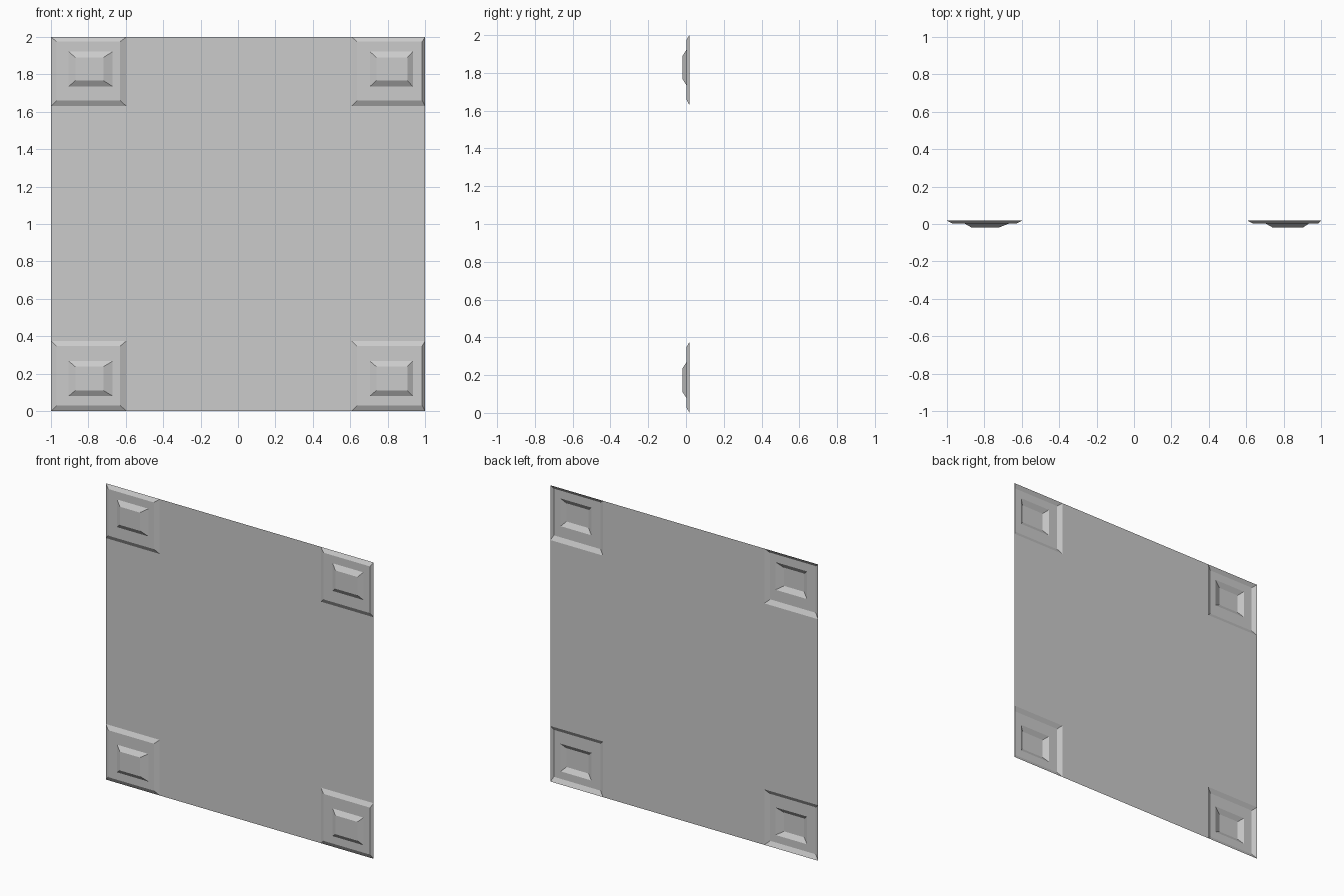
import bpy
import bmesh

cube = bpy.data.objects.get("Cube")
if cube:
    bpy.data.objects.remove(cube, do_unlink=True)

grey = bpy.data.materials.new("light_grey")
grey.use_nodes = True
grey.diffuse_color = (0.6, 0.6, 0.6, 1)
grey.node_tree.nodes["Principled BSDF"].inputs["Base Color"].default_value = (0.6, 0.6, 0.6, 1)

# Depths of the sheet, the plate face and the raised centre
BACK, FACE, CENTRE = 0.018, 0.002, -0.018


def finish(name, bm):
    mesh = bpy.data.meshes.new(name)
    bm.to_mesh(mesh)
    bm.free()
    mesh.materials.append(grey)
    obj = bpy.data.objects.new(name, mesh)
    bpy.context.collection.objects.link(obj)
    return obj


def stepped_plate(name, xs, zs):
    """Open-backed relief: nested rectangles bridged by slopes and flats."""
    bm = bmesh.new()
    rings = []
    for i, y in enumerate((BACK, FACE, FACE, CENTRE)):
        x0, x1, z0, z1 = xs[i], xs[-1 - i], zs[i], zs[-1 - i]
        rings.append([bm.verts.new((x, y, z)) for x, z in
                      ((x0, z0), (x1, z0), (x1, z1), (x0, z1))])
    for outer, inner in zip(rings, rings[1:]):
        for k in range(4):
            n = (k + 1) % 4
            bm.faces.new((outer[k], outer[n], inner[n], inner[k]))
    bm.faces.new(rings[-1])
    return finish(name, bm)


# Corner plates: each list runs outer edge, face, centre slope, centre top, and back out
right_x = (-1, -0.97, -0.905, -0.87, -0.72, -0.67, -0.63, -0.597)
left_x = (0.607, 0.637, 0.705, 0.74, 0.905, 0.935, 0.985, 1)
lower_z = (0, 0.03, 0.08, 0.11, 0.237, 0.267, 0.347, 0.375)
upper_z = (1.63, 1.66, 1.735, 1.767, 1.89, 1.922, 1.975, 2)
for side, xs in (("right", right_x), ("left", left_x)):
    for level, zs in (("lower", lower_z), ("upper", upper_z)):
        stepped_plate(f"{level}_{side}_corner_plate", xs, zs)

# Thin main panel, with its four corners left open for the plates
bm = bmesh.new()
cols = (-1, right_x[-1], left_x[0], 1)
rows = (0, lower_z[-1], upper_z[0], 2)
grid = [[bm.verts.new((x, BACK, z)) for x in cols] for z in rows]
for r in range(3):
    for c in range(3):
        if r == 1 or c == 1:
            bm.faces.new((grid[r][c], grid[r][c + 1], grid[r + 1][c + 1], grid[r + 1][c]))
bmesh.ops.dissolve_limit(bm, angle_limit=0.01, verts=bm.verts[:], edges=bm.edges[:])
finish("main_panel", bm)
